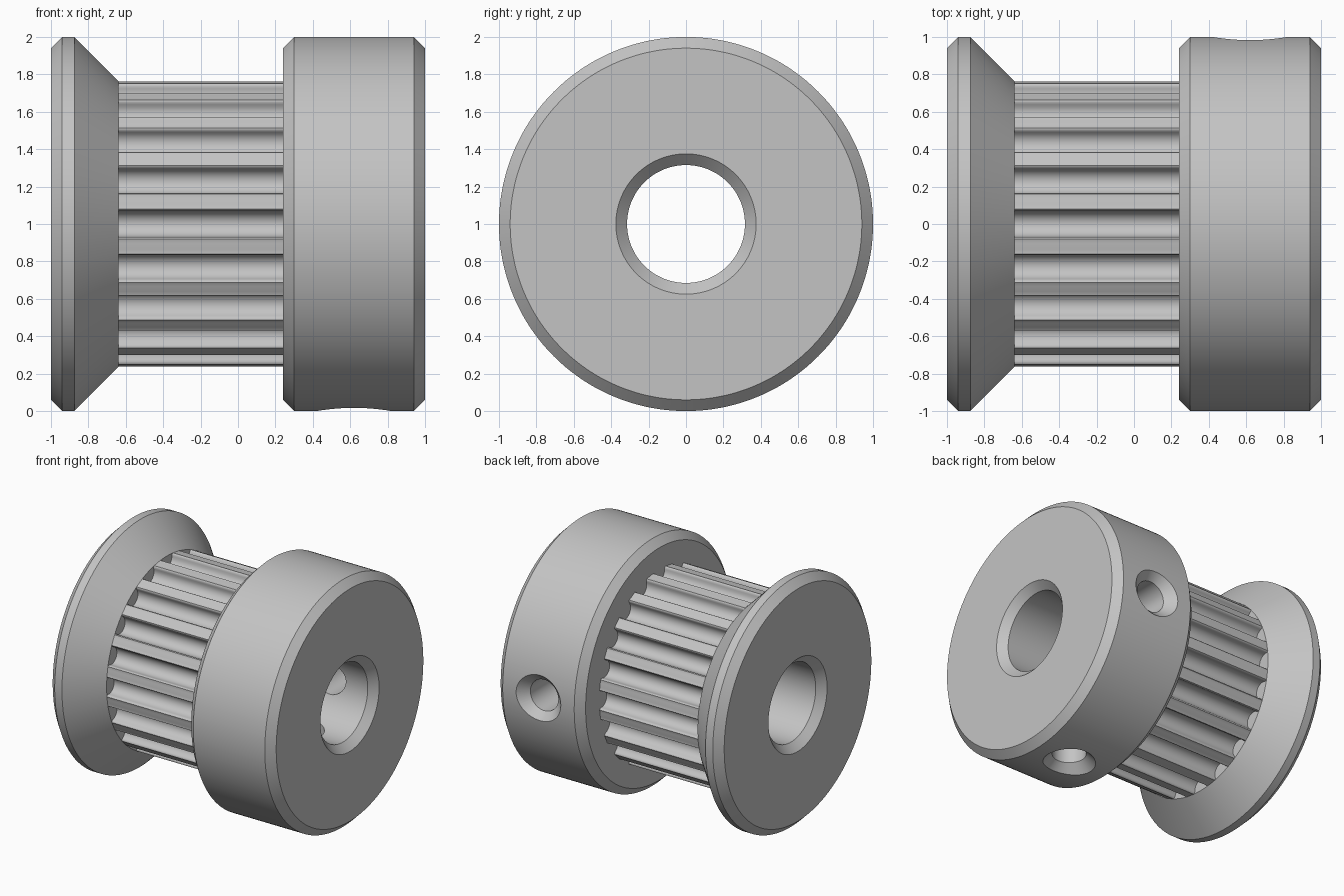
import bpy
import bmesh
from math import sin, cos, pi, radians, atan2, hypot
from mathutils import Matrix

cube = bpy.data.objects.get("Cube")
if cube:
    bpy.data.objects.remove(cube, do_unlink=True)

TEETH = 20
TIP = 0.765         # outer radius of the teeth
ROOT_C = 0.739      # radius at which the groove arc is centred
ROOT_R = 0.069      # groove arc radius
ROUND = 0.018       # rounding of the tooth tips

metal = bpy.data.materials.new("grey metal")
metal.use_nodes = True
grey = (0.55, 0.55, 0.55, 1)
metal.diffuse_color = grey
metal.node_tree.nodes["Principled BSDF"].inputs["Base Color"].default_value = grey


def loft(name, rings, wrap):
    """Bridge rings of points; wrap joins last to first, otherwise ends are capped."""
    bm = bmesh.new()
    loops = [[bm.verts.new(p) for p in ring] for ring in rings]
    n = len(loops[0])
    pairs = list(zip(loops, loops[1:]))
    if wrap:
        pairs.append((loops[-1], loops[0]))
    else:
        bm.faces.new(loops[0])
        bm.faces.new(loops[-1])
    for a, b in pairs:
        for i in range(n):
            j = (i + 1) % n
            bm.faces.new((a[i], a[j], b[j], b[i]))
    bmesh.ops.remove_doubles(bm, verts=bm.verts, dist=0.00005)
    bmesh.ops.recalc_face_normals(bm, faces=bm.faces)
    mesh = bpy.data.meshes.new(name)
    bm.to_mesh(mesh)
    bm.free()
    mesh.materials.append(metal)
    obj = bpy.data.objects.new(name, mesh)
    bpy.context.collection.objects.link(obj)
    return obj


# Half of one groove, from its floor out to the tooth land, as (angle, radius)
half = []
for k in range(8):
    a = radians(90) * k / 7
    half.append((ROOT_R * sin(a), ROOT_C - ROOT_R * cos(a)))
for k in range(1, 5):
    a = radians(90) * k / 4
    half.append((ROOT_R + ROUND * (1 - cos(a)), TIP - ROUND * (1 - sin(a)) - 0.004 * (1 - k / 4)))
half = [(atan2(w, r), hypot(w, r)) for w, r in half]
half[-1] = (half[-1][0], TIP)
land = pi / TEETH
half.append(((half[-1][0] + land) / 2, TIP))
groove = [(-a, r) for a, r in reversed(half[1:])] + half + [(land, TIP)]
tooth_ring = [(a + 2 * land * t, r) for t in range(TEETH) for a, r in groove]


def ring(x, radius=None):
    """Ring round the shaft axis: a circle, or the toothed section if no radius."""
    return [(x, (radius or r) * cos(a), 1 + (radius or r) * sin(a)) for a, r in tooth_ring]


# Flange, toothed barrel, hub and bore in one closed body
stations = [
    (-1, 0.375), (-1, 0.94), (-0.94, 1), (-0.875, 1), (-0.64, TIP),   # flange
    (-0.64, None), (0.24, None),                                      # teeth
    (0.24, TIP), (0.24, 0.94), (0.3, 1), (0.94, 1), (1, 0.94),        # hub
    (1, 0.375), (0.94, 0.315), (-0.94, 0.315),                        # bore
]
pulley = loft("pulley_body", [ring(x, r) for x, r in stations], True)

# Countersunk set screw holes, one at the back and one underneath
SIDES = 64
screw_profile = [(0.125, 0.1), (0.125, 0.925), (0.2, 1), (0.25, 1.05)]
bpy.context.view_layer.objects.active = pulley
for label, turn in (("back", -90), ("bottom", 180)):
    rings = [[(r * cos(2 * pi * i / SIDES), r * sin(2 * pi * i / SIDES), d)
              for i in range(SIDES)] for r, d in screw_profile]
    cutter = loft(label + "_screw_hole_cutter", rings, False)
    cutter.data.transform(Matrix.Translation((0.62, 0, 1)) @ Matrix.Rotation(radians(turn), 4, 'X'))
    cutter.hide_render = True
    cut = pulley.modifiers.new(label + "_screw_hole", 'BOOLEAN')
    cut.operation = 'DIFFERENCE'
    cut.solver = 'EXACT'
    cut.object = cutter
    bpy.ops.object.modifier_apply(modifier=cut.name)
    bpy.data.objects.remove(cutter, do_unlink=True)

# Smooth round surfaces, crisp chamfer edges
bpy.ops.object.select_all(action='DESELECT')
pulley.select_set(True)
bpy.ops.object.shade_smooth_by_angle(angle=radians(28))
